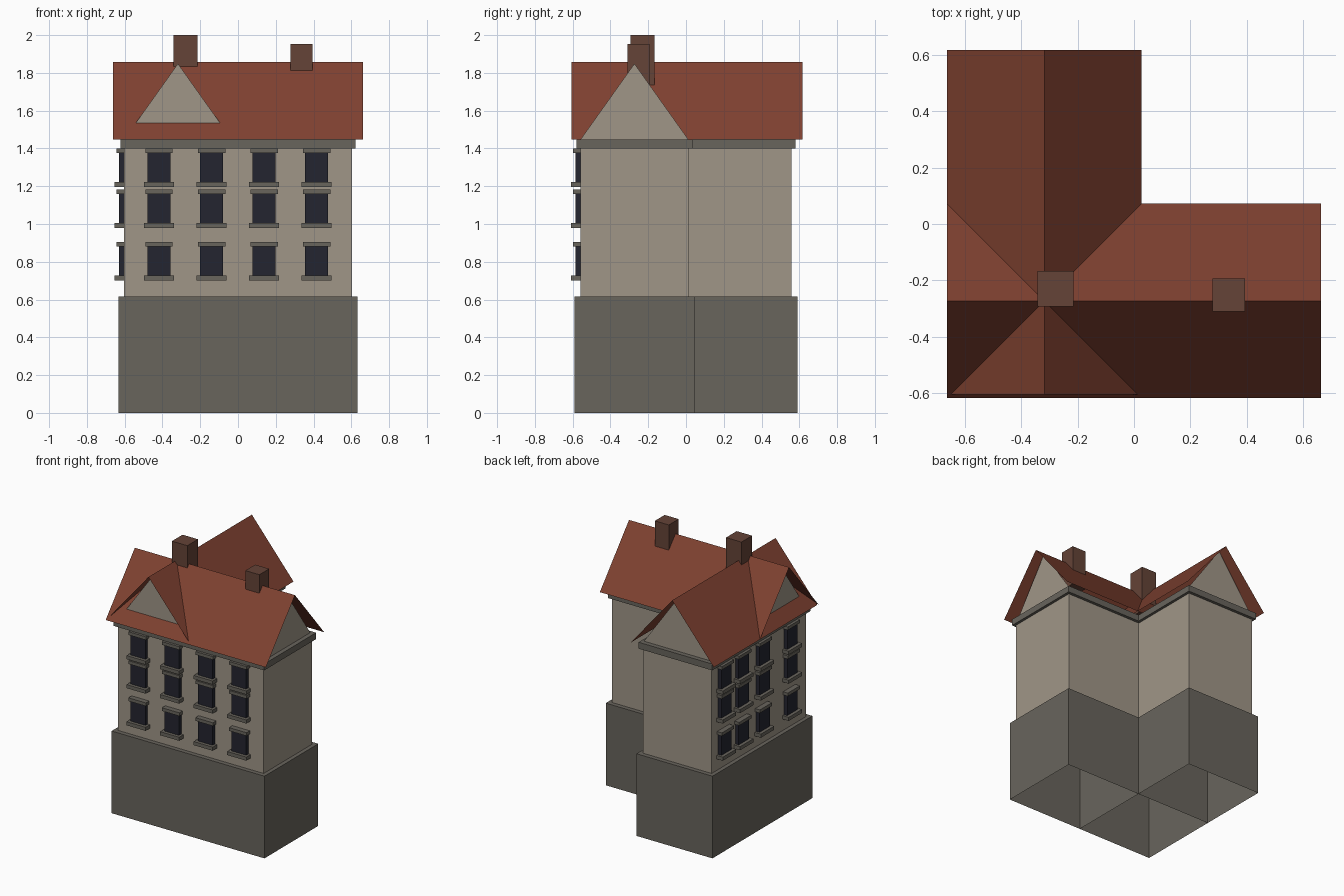
import bpy
import bmesh

cube = bpy.data.objects.get("Cube")
if cube:
    bpy.data.objects.remove(cube, do_unlink=True)


def material(name, r, g, b):
    mat = bpy.data.materials.new(name)
    mat.use_nodes = True
    mat.diffuse_color = (r, g, b, 1)
    mat.node_tree.nodes["Principled BSDF"].inputs["Base Color"].default_value = (r, g, b, 1)
    return mat


PLASTER = material("warm plaster", 0.35, 0.305, 0.245)
STONE = material("grey stone", 0.14, 0.129, 0.108)
TILE = material("red roof tile", 0.212, 0.053, 0.03)
BRICK = material("brown brick", 0.128, 0.056, 0.038)
GLASS = material("dark glass", 0.017, 0.018, 0.029)


def add_object(name, bm, mat):
    mesh = bpy.data.meshes.new(name)
    bm.to_mesh(mesh)
    bm.free()
    mesh.materials.append(mat)
    obj = bpy.data.objects.new(name, mesh)
    bpy.context.collection.objects.link(obj)
    return obj


def box(name, x, y, z, mat, open_bottom=False):
    """Box from three (low, high) ranges."""
    bm = bmesh.new()
    bmesh.ops.create_cube(bm, size=1)
    for v in bm.verts:
        v.co = [r[0] + (c + 0.5) * (r[1] - r[0]) for c, r in zip(v.co, (x, y, z))]
    if open_bottom:
        bm.normal_update()
        bmesh.ops.delete(bm, geom=[f for f in bm.faces if f.normal.z < -0.5],
                         context='FACES_ONLY')
    return add_object(name, bm, mat)


def polygons(name, faces, mat):
    bm = bmesh.new()
    for points in faces:
        bm.faces.new([bm.verts.new(p) for p in points])
    bmesh.ops.remove_doubles(bm, verts=bm.verts, dist=1e-4)
    return add_object(name, bm, mat)


# Main dimensions
BASE_TOP, WALL_TOP, EAVES, RIDGE = 0.615, 1.40, 1.448, 1.857
HALF_X, HALF_Y, DEPTH = 0.603, 0.558, 0.57
OVERHANG, INSET = 0.06, 0.013
SIDE_X = (-HALF_X, -HALF_X + DEPTH)
FRONT_Y = (-HALF_Y, -HALF_Y + DEPTH)


def grow(r, amount):
    return (r[0] - amount, r[1] + amount)


# Two overlapping wings, each with base, walls, cornice, gables and roof
wings = {
    "front_wing": ((-HALF_X, HALF_X), FRONT_Y, 0),
    "side_wing": (SIDE_X, (-HALF_Y, HALF_Y), 1),
}
for wing, (wx, wy, axis) in wings.items():
    box(wing + "_base", grow(wx, 0.03), grow(wy, 0.033), (0, BASE_TOP), STONE, True)
    box(wing + "_walls", wx, wy, (BASE_TOP, WALL_TOP), PLASTER, True)
    box(wing + "_cornice", grow(wx, 0.02), grow(wy, 0.022), (WALL_TOP, EAVES), STONE)

    length, across = (wx, wy) if axis == 0 else (wy, wx)
    mid = sum(across) / 2

    def point(along, side, z):
        return (along, side, z) if axis == 0 else (side, along, z)

    # Gable triangles sit just inside the end walls
    polygons(wing + "_gables",
             [[point(a, across[0], EAVES), point(a, across[1], EAVES),
               point(a, mid, RIDGE - 0.008)] for a in grow(length, -INSET)], PLASTER)

    # Thin pitched roof sheets
    ends = grow(length, OVERHANG)
    if axis == 1:
        ends = (ends[0] + 0.013, ends[1])
    slopes = []
    for eave in grow(across, OVERHANG):
        slope = [point(ends[0], eave, EAVES), point(ends[1], eave, EAVES),
                 point(ends[1], mid, RIDGE), point(ends[0], mid, RIDGE)]
        if (eave > mid) == (axis == 1):
            slope.reverse()
        slopes.append(slope)
    polygons(wing + "_roof", slopes, TILE)

# Chimneys
box("tall_chimney", (-0.342, -0.215), (-0.293, -0.167), (1.65, 2.0), BRICK)
box("short_chimney", (0.278, 0.394), (-0.31, -0.194), (1.65, 1.952), BRICK)


def window(name, center, z, height, face):
    """Pane with sill and lintel on the front or the side wall."""
    parts = (("pane", 0.122, 0.027, z + 0.02, z + height - 0.02, GLASS),
             ("sill", 0.158, 0.051, z, z + 0.027, STONE),
             ("lintel", 0.145, 0.039, z + height - 0.024, z + height, STONE))
    for part, width, out, low, high, mat in parts:
        span = (center - width / 2, center + width / 2)
        wall = -HALF_Y if face == "front" else -HALF_X
        depth = (wall - out, wall + 0.01)
        x, y = (span, depth) if face == "front" else (depth, span)
        box(f"{name}_{part}", x, y, (low, high), mat)


# Window grid on both street sides
columns = {"front": (-0.418, -0.14, 0.138, 0.416),
           "side": (0.42, 0.215, -0.03, -0.36)}
for face, centers in columns.items():
    for row, z in enumerate((0.701, 0.979, 1.196)):
        for col, center in enumerate(centers):
            window(f"{face}_window_{row + 1}_{col + 1}", center, z, 0.203, face)
